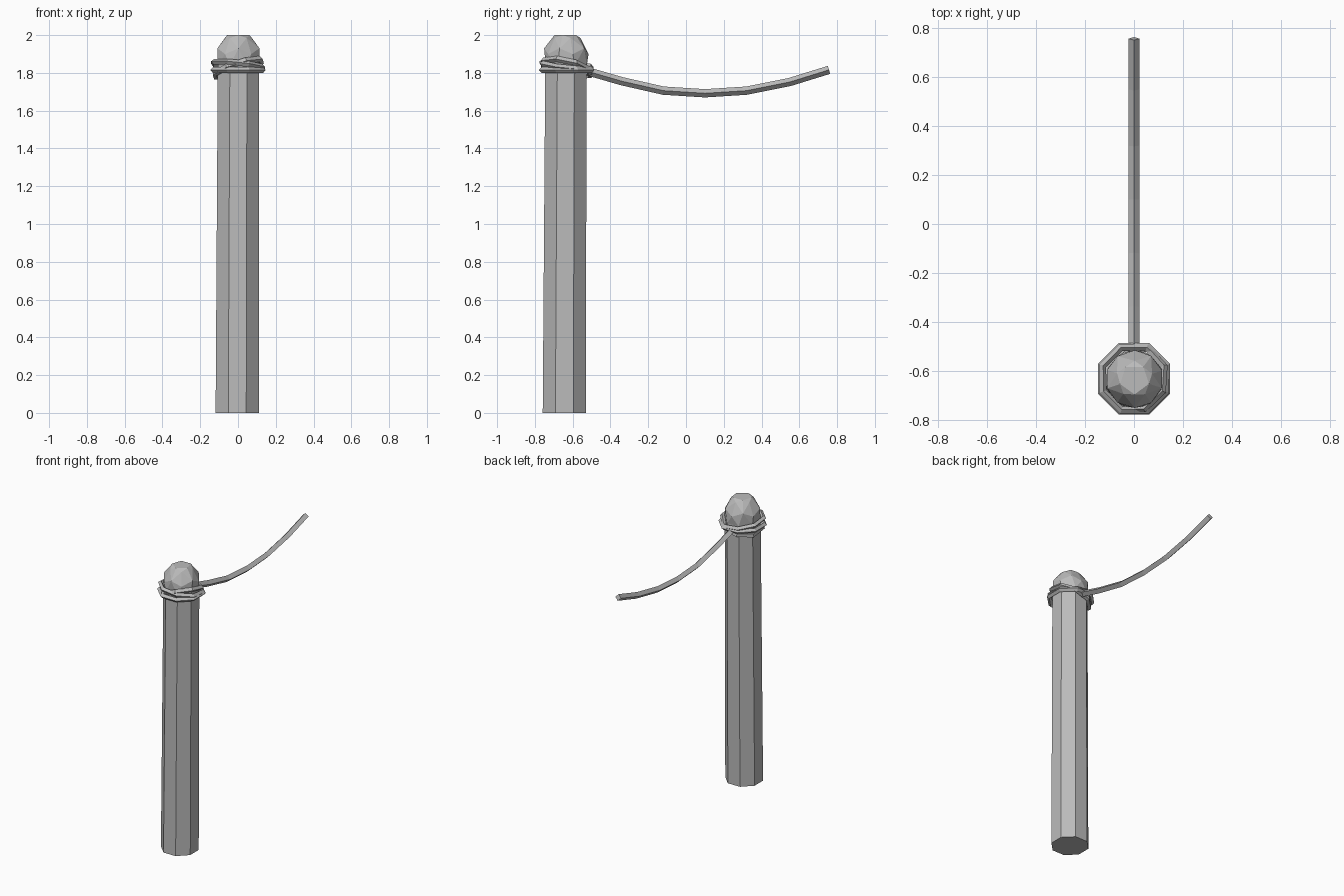
import bpy, bmesh
from math import cos, sin, pi, radians
from mathutils import Vector, Euler

if "Cube" in bpy.data.objects:
    bpy.data.objects.remove(bpy.data.objects["Cube"])

POST = Vector((0, -0.64, 0))

grey = bpy.data.materials.new("plain grey")
grey.use_nodes = True
grey.diffuse_color = (0.5, 0.5, 0.5, 1)
grey.node_tree.nodes["Principled BSDF"].inputs["Base Color"].default_value = (0.5, 0.5, 0.5, 1)


def octagon(radius, z=0.0, sides=8, turn=pi / 8):
    return [Vector((radius * cos(turn + 2 * pi * i / sides),
                    radius * sin(turn + 2 * pi * i / sides), z)) for i in range(sides)]


def add_mesh(name, bm):
    mesh = bpy.data.meshes.new(name)
    bm.to_mesh(mesh)
    bm.free()
    mesh.materials.append(grey)
    obj = bpy.data.objects.new(name, mesh)
    bpy.context.collection.objects.link(obj)
    return obj


def add_cord(name, points, thickness, closed=False):
    """Four-sided cord swept along straight segments."""
    curve = bpy.data.curves.new(name + "_path", "CURVE")
    curve.dimensions = "3D"
    curve.bevel_depth = thickness
    curve.bevel_resolution = 0
    curve.use_fill_caps = not closed
    spline = curve.splines.new("POLY")
    spline.points.add(len(points) - 1)
    for target, p in zip(spline.points, points):
        target.co = (*p, 1)
    spline.use_cyclic_u = closed
    helper = bpy.data.objects.new(name + "_path", curve)
    bpy.context.collection.objects.link(helper)
    bpy.context.view_layer.update()
    bm = bmesh.new()
    bm.from_mesh(helper.to_mesh())
    helper.to_mesh_clear()
    bpy.data.objects.remove(helper)
    for face in bm.faces:
        face.smooth = False
    return add_mesh(name, bm)


# Post: straight octagonal shaft, leaning slightly inward
bm = bmesh.new()
lower = [bm.verts.new(POST + Vector((-0.004, -0.004, 0)) + p) for p in octagon(0.124)]
upper = [bm.verts.new(POST + Vector((0.002, 0.004, 0)) + p) for p in octagon(0.118, 1.84)]
for i in range(8):
    j = (i + 1) % 8
    bm.faces.new((lower[i], lower[j], upper[j], upper[i]))
bm.faces.new(reversed(lower))
bm.faces.new(upper)
add_mesh("post", bm)

# Rough faceted cap
bm = bmesh.new()
levels = [octagon(0.118, 1.84),
          octagon(0.118, 1.9, 5, 0.3), octagon(0.117, 1.93, 5, 0.95),
          octagon(0.075, 1.985, 5, 0.3), octagon(0.062, 2.0, 5, 0.95)]
for level in levels:
    for p in level:
        bm.verts.new(POST + Vector((0.002, 0.006, 0)) + p)
hull = bmesh.ops.convex_hull(bm, input=bm.verts)
bmesh.ops.delete(bm, geom=[v for v in hull["geom_interior"] if isinstance(v, bmesh.types.BMVert)],
                 context="VERTS")
bmesh.ops.recalc_face_normals(bm, faces=bm.faces)
add_mesh("post_cap", bm)

# Rope wraps: one level loop and two tilted loops
for name, radius, height, tilt in [("level_wrap", 0.143, 1.815, (0, 0, 0)),
                                   ("tilted_wrap", 0.135, 1.825, (-12, -18, 0)),
                                   ("upper_wrap", 0.139, 1.84, (-6, 6, 0))]:
    turn = Euler([radians(a) for a in tilt]).to_matrix()
    loop = [POST + Vector((0, 0.008, height)) + turn @ p for p in octagon(radius)]
    add_cord(name, loop, 0.016, closed=True)

# Hanging rope
sag = [(-0.52, 1.808), (-0.34, 1.756), (-0.12, 1.706), (0.1, 1.692),
       (0.32, 1.706), (0.55, 1.752), (0.757, 1.816)]
add_cord("hanging_rope", [Vector((0, y, z)) for y, z in sag], 0.022)
